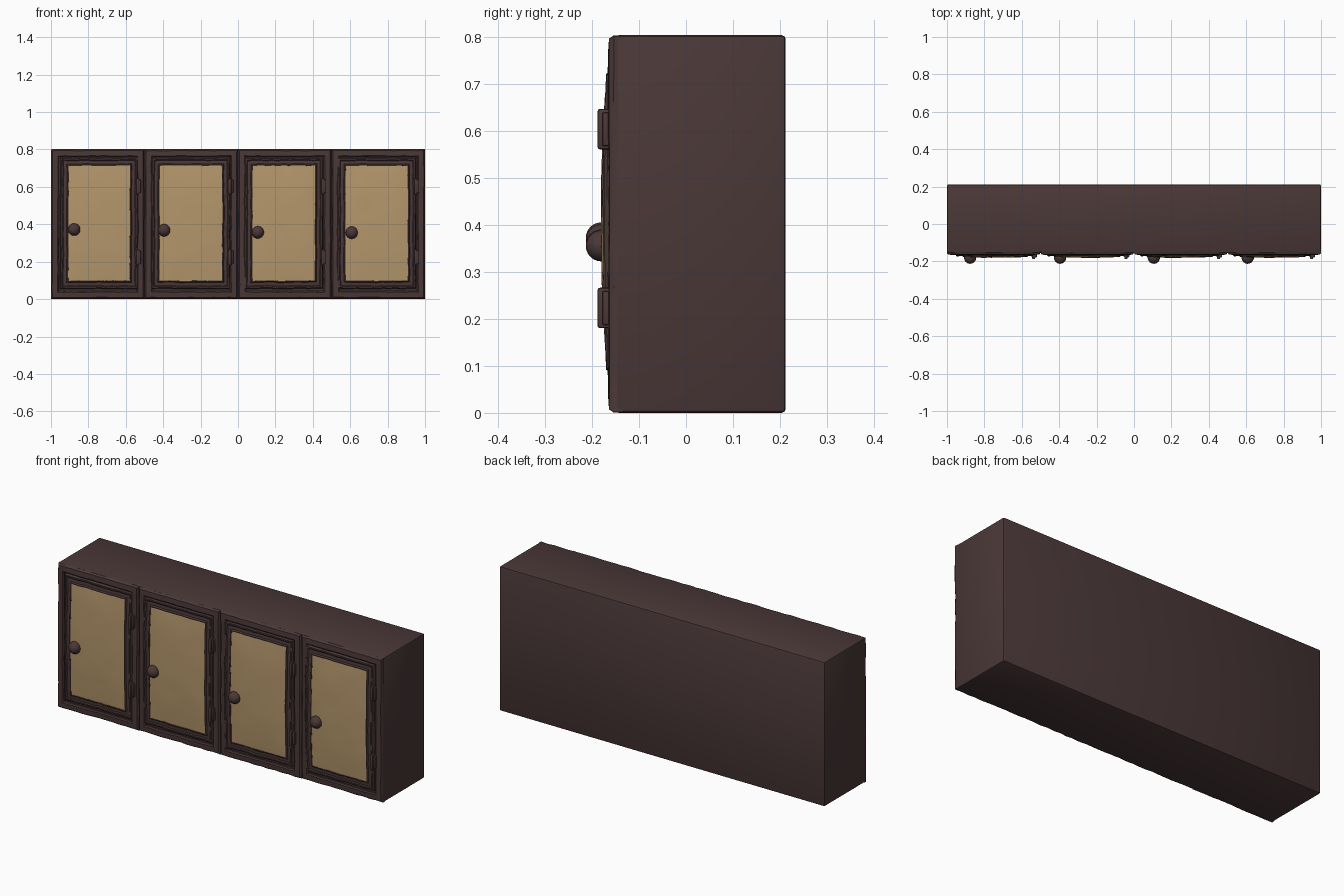
import bpy, bmesh, math, random
from mathutils import Matrix, Vector

if "Cube" in bpy.data.objects:
    bpy.data.objects.remove(bpy.data.objects["Cube"])

random.seed(4)

def material(name, rgb):
    m = bpy.data.materials.new(name)
    m.diffuse_color = (*rgb, 1)
    m.use_nodes = True
    m.node_tree.nodes["Principled BSDF"].inputs["Base Color"].default_value = m.diffuse_color
    return m

WOOD = material("dark brown wood", (0.069, 0.039, 0.039))
PAPER = material("tan panel", (0.46, 0.31, 0.15))

def finish(bm, name, mat, angle=35):
    bmesh.ops.recalc_face_normals(bm, faces=bm.faces)
    me = bpy.data.meshes.new(name)
    bm.to_mesh(me)
    bm.free()
    me.materials.append(mat)
    ob = bpy.data.objects.new(name, me)
    bpy.context.collection.objects.link(ob)
    bpy.ops.object.select_all(action='DESELECT')
    ob.select_set(True)
    bpy.context.view_layer.objects.active = ob
    bpy.ops.object.shade_smooth_by_angle(angle=math.radians(angle))
    return ob

def box(name, lo, hi, bevel, mat):
    lo, hi = Vector(lo), Vector(hi)
    bm = bmesh.new()
    bmesh.ops.create_cube(bm, size=1, matrix=Matrix.Translation((lo + hi) / 2) @ Matrix.Diagonal((*(hi - lo), 1)))
    bmesh.ops.bevel(bm, geom=bm.edges[:], offset=bevel, segments=2, profile=0.5, affect='EDGES')
    return finish(bm, name, mat)

def bow(z):
    # doors swell outward towards mid height
    return -0.010 * max(0.0, math.cos((z - 0.41) / 0.36 * math.pi / 2))

def ring(name, x0, x1, z0, z1, profile, swell, wobble):
    """Rectangular moulding; profile is (inset, y) from outer to inner edge."""
    n = 12
    path = []
    for a, b in (((0, 0), (1, 0)), ((1, 0), (1, 1)), ((1, 1), (0, 1)), ((0, 1), (0, 0))):
        path += [(a[0] + (b[0] - a[0]) * i / n, a[1] + (b[1] - a[1]) * i / n) for i in range(n)]
    bm = bmesh.new()
    rows = []
    for u, v in path:
        j = random.uniform(-wobble, wobble)
        row = []
        for k, (d, y) in enumerate(profile):
            e = d + (j if 0 < k < len(profile) - 1 else 0)
            x = x0 + e + (x1 - x0 - 2 * e) * u
            z = z0 + e + (z1 - z0 - 2 * e) * v
            row.append(bm.verts.new((x, y + (bow(z) if swell else 0) + j * 0.5, z)))
        rows.append(row)
    for i, r in enumerate(rows):
        s = rows[(i + 1) % len(rows)]
        for k in range(len(profile) - 1):
            bm.faces.new((r[k], s[k], s[k + 1], r[k + 1]))
    ob = finish(bm, name, WOOD)
    return ob

# cabinet carcass
box("carcass", (-1, -0.152, 0), (1, 0.212, 0.803), 0.009, WOOD)

BAY = [(0.001, -0.135), (0.001, -0.153), (0.008, -0.163), (0.036, -0.165), (0.042, -0.160), (0.043, -0.148)]
DOOR = [(0, -0.145), (0, -0.158), (0.005, -0.164), (0.012, -0.164), (0.017, -0.160),
        (0.034, -0.161), (0.039, -0.167), (0.044, -0.166), (0.046, -0.150)]
doors = [(-0.95, -0.535, 0.372), (-0.463, -0.041, 0.368), (0.034, 0.455, 0.357), (0.531, 0.952, 0.355)]

for i, (x0, x1, knob_z) in enumerate(doors):
    n = i + 1
    bx = -1 + 0.5 * i
    # face frame around the bay, then the door frame
    ring(f"face_frame_{n}", bx, bx + 0.5, 0.001, 0.802, BAY, False, 0.0015)
    ring(f"door_frame_{n}", x0, x1, 0.055, 0.757, DOOR, True, 0.0022)

    # crumpled door panel
    bm = bmesh.new()
    bmesh.ops.create_grid(bm, x_segments=9, y_segments=14, size=1)
    px0, px1, pz0, pz1 = x0 + 0.040, x1 - 0.040, 0.095, 0.717
    for v in bm.verts:
        u, w = v.co.x, v.co.y
        edge = max(abs(u), abs(w)) > 0.99
        j = 0 if edge else 0.018
        x = px0 + (px1 - px0) * (u + 1 + random.uniform(-j, j)) / 2
        z = pz0 + (pz1 - pz0) * (w + 1 + random.uniform(-j, j)) / 2
        pillow = 0.005 * (1 - u ** 4) * (1 - w ** 4)
        crease = 0 if edge else random.uniform(-0.0012, 0.0012)
        v.co = (x, -0.165 + bow(z) - pillow + crease, z)
    finish(bm, f"door_panel_{n}", PAPER)

    # knob with its short stem
    kx = (-0.876, -0.395, 0.106, 0.608)[i]
    bm = bmesh.new()
    bmesh.ops.create_uvsphere(bm, u_segments=18, v_segments=12, radius=0.033,
                              matrix=Matrix.Translation((kx, -0.180, knob_z)))
    finish(bm, f"knob_{n}", WOOD, 60)

    # two hinges on the right edge: plate and barrel
    for label, hz in (("lower", 0.223), ("upper", 0.603)):
        box(f"{label}_hinge_plate_{n}", (x1 - 0.014, -0.178, hz - 0.036), (x1 + 0.016, -0.15, hz + 0.036), 0.004, WOOD)
        box(f"{label}_hinge_barrel_{n}", (x1 - 0.010, -0.188, hz - 0.043), (x1 + 0.006, -0.155, hz + 0.043), 0.005, WOOD)
